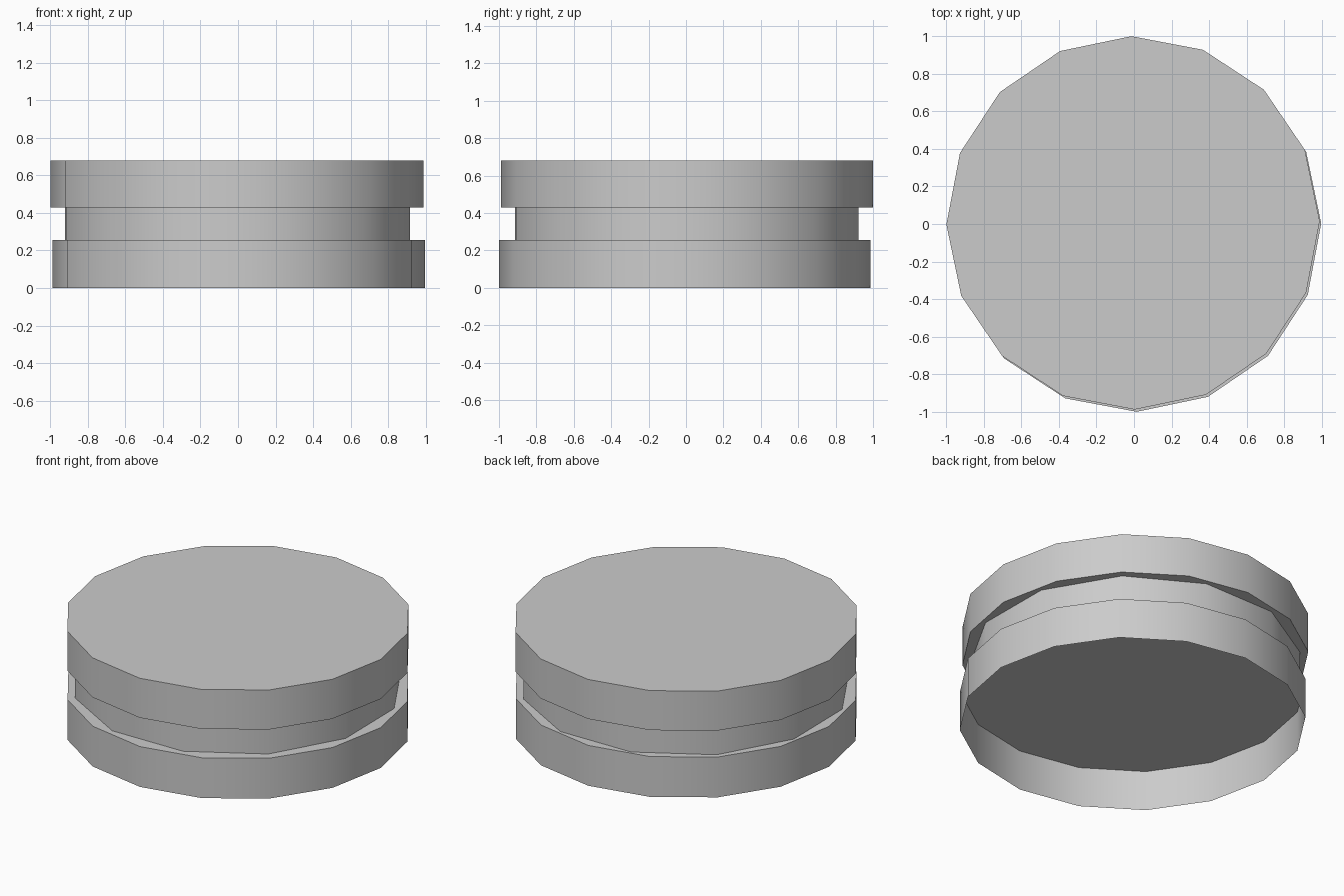
import bpy
import bmesh
from math import radians

cube = bpy.data.objects.get("Cube")
if cube:
    bpy.data.objects.remove(cube, do_unlink=True)

# Single plain grey
grey = bpy.data.materials.new("light grey")
grey.use_nodes = True
colour = (0.6, 0.6, 0.6, 1)
grey.diffuse_color = colour
grey.node_tree.nodes["Principled BSDF"].inputs["Base Color"].default_value = colour


def disc(name, sides, radius, bottom, top, x, y, turn, fill='NGON'):
    """Low-poly cylinder with smooth sides and flat caps."""
    bpy.ops.mesh.primitive_cylinder_add(
        vertices=sides, radius=radius, depth=top - bottom, end_fill_type=fill,
        location=(x, y, (bottom + top) / 2), rotation=(0, 0, radians(turn)))
    obj = bpy.context.object
    obj.name = name
    obj.data.materials.append(grey)
    bpy.ops.object.shade_smooth_by_angle(angle=radians(40))
    return obj


def open_underside(obj):
    """Remove the bottom cap, leaving a thin-walled hollow."""
    bm = bmesh.new()
    bm.from_mesh(obj.data)
    bm.normal_update()
    caps = [f for f in bm.faces if f.normal.z < -0.9]
    bmesh.ops.delete(bm, geom=caps, context='FACES_ONLY')
    bm.to_mesh(obj.data)
    bm.free()


# Hollow lower disc, narrower core tube and closed upper disc
lower = disc("lower_disc", 16, 0.993, 0, 0.255, 0.004, -0.007, 0.6)
open_underside(lower)
disc("core", 12, 0.949, 0.255, 0.43, -0.003, 0.004, 15.6, fill='NOTHING')
disc("upper_disc", 16, 0.994, 0.43, 0.68, -0.005, 0.006, 0.5)
